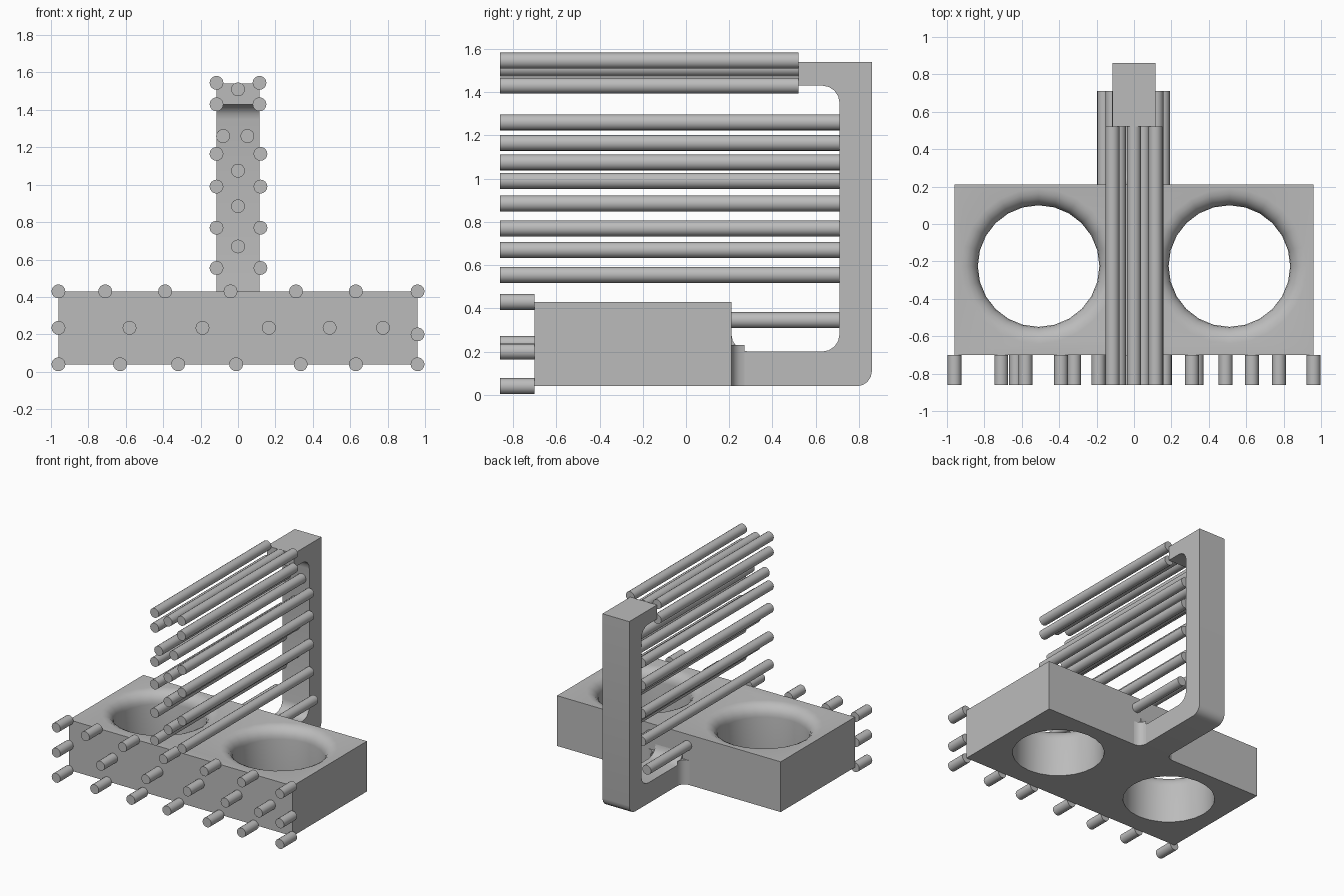
import bpy, bmesh
from math import sin, cos, pi, radians
from mathutils import Matrix

cube = bpy.data.objects.get("Cube")
if cube:
    bpy.data.objects.remove(cube)

grey = bpy.data.materials.new("plain grey")
grey.use_nodes = True
COLOUR = (0.5, 0.5, 0.5, 1)
grey.diffuse_color = COLOUR
grey.node_tree.nodes["Principled BSDF"].inputs["Base Color"].default_value = COLOUR


def finish(bm, name):
    bmesh.ops.recalc_face_normals(bm, faces=bm.faces)
    mesh = bpy.data.meshes.new(name)
    bm.to_mesh(mesh)
    bm.free()
    mesh.materials.append(grey)
    obj = bpy.data.objects.new(name, mesh)
    bpy.context.collection.objects.link(obj)
    return obj


def smooth(obj):
    bpy.ops.object.select_all(action='DESELECT')
    obj.select_set(True)
    bpy.context.view_layer.objects.active = obj
    bpy.ops.object.shade_smooth_by_angle(angle=radians(35))


def arc(a, b, r, start, end, steps=4):
    angles = [radians(start + (end - start) * i / steps) for i in range(steps + 1)]
    return [(a + r * cos(t), b + r * sin(t)) for t in angles]


def prism(name, points, place, depth):
    """Extrude an outline; place maps 2D points to 3D, depth is the sweep."""
    bm = bmesh.new()
    face = bm.faces.new([bm.verts.new(place(*p)) for p in points])
    new = bmesh.ops.extrude_face_region(bm, geom=[face])["geom"]
    bmesh.ops.translate(bm, vec=depth, verts=[g for g in new if isinstance(g, bmesh.types.BMVert)])
    return finish(bm, name)


# Base block
X, FRONT, BACK, LOW, TOP = 0.96, -0.70, 0.21, 0.04, 0.43
block = prism("base_block", [(-X, FRONT), (X, FRONT), (X, BACK), (-X, BACK)],
              lambda x, y: (x, y, LOW), (0, 0, TOP - LOW))

# Two round holes with a rounded top rim
HOLE, RIM, SIDES = 0.325, 0.09, 24
profile = [(HOLE, LOW - 0.1)] + arc(HOLE + RIM, TOP - RIM, RIM, 180, 90, 5) + [(HOLE + RIM, TOP + 0.1)]
bm = bmesh.new()
for cx in (-0.51, 0.51):
    rings = [[bm.verts.new((cx + r * cos(2 * pi * i / SIDES), -0.225 + r * sin(2 * pi * i / SIDES), z))
              for i in range(SIDES)] for r, z in profile]
    for a, b in zip(rings, rings[1:]):
        for i in range(SIDES):
            j = (i + 1) % SIDES
            bm.faces.new((a[i], a[j], b[j], b[i]))
    bm.faces.new(rings[0])
    bm.faces.new(rings[-1])
cutter = finish(bm, "hole_cutter")
cutter.hide_render = True
mod = block.modifiers.new("holes", 'BOOLEAN')
mod.operation, mod.solver, mod.object = 'DIFFERENCE', 'EXACT', cutter
bpy.context.view_layer.update()
block.data = bpy.data.meshes.new_from_object(block.evaluated_get(bpy.context.evaluated_depsgraph_get()))
block.modifiers.clear()
bpy.data.objects.remove(cutter)
smooth(block)

# C-shaped back frame with rounded inner corners
W, R = 0.115, 0.08
INNER, OUTER, FLOOR, CEILING, HEIGHT = 0.71, 0.86, 0.20, 1.43, 1.54
outline = [(BACK, LOW)] + arc(OUTER - 0.07, LOW + 0.07, 0.07, -90, 0)
outline += [(OUTER, HEIGHT), (0.52, HEIGHT), (0.52, CEILING)]
outline += arc(INNER - R, CEILING - R, R, 90, 0)
outline += arc(INNER - R, FLOOR + R, R, 0, -90)
outline += arc(BACK + R, FLOOR + R, R, 270, 180)
smooth(prism("back_frame", outline, lambda y, z: (-W, y, z), (2 * W, 0, 0)))

# Fillets where the frame meets the block
F = 0.06
for side, label in ((-1, "right"), (1, "left")):
    flare = [(W, BACK)] + [(x, y) for x, y in arc(W + F, BACK + F, F, 180, 270)]
    smooth(prism(label + "_frame_fillet", flare, lambda x, y: (side * x, y, LOW), (0, 0, FLOOR - LOW + 0.03)))


# Round rods running front to back
def rods(name, spots, y0, y1):
    bm = bmesh.new()
    for x, z in spots:
        turn = Matrix.Translation((x, (y0 + y1) / 2, z)) @ Matrix.Rotation(pi / 2, 4, 'X')
        bmesh.ops.create_cone(bm, cap_ends=True, segments=16, radius1=0.037, radius2=0.037,
                              depth=y1 - y0, matrix=turn)
    smooth(finish(bm, name))


TIP = -0.86
rods("block_top_rods", [(x, TOP) for x in (-0.96, -0.71, -0.39, -0.04, 0.31, 0.63, 0.96)], TIP, FRONT)
rods("block_middle_rods", [(x, 0.235) for x in (-0.96, -0.58, -0.19, 0.165, 0.49, 0.775)] + [(0.96, 0.2)], TIP, FRONT)
rods("block_bottom_rods", [(x, LOW) for x in (-0.96, -0.63, -0.32, -0.01, 0.335, 0.63, 0.96)], TIP, FRONT)
rods("post_side_rods", [(x, z) for x in (-0.115, 0.12) for z in (0.555, 0.77, 0.99, 1.165)], TIP, INNER)
rods("post_centre_rods", [(0, 0.67), (0, 0.885), (0, 1.075), (-0.08, 1.26), (0.05, 1.26)], TIP, INNER)
rods("top_arm_rods", [(x, z) for x in (-W, W) for z in (CEILING, 1.545)] + [(0, 1.51)], TIP, 0.52)
rods("lower_short_rods", [(-0.16, 0.345), (0.155, 0.345)], BACK, INNER)
